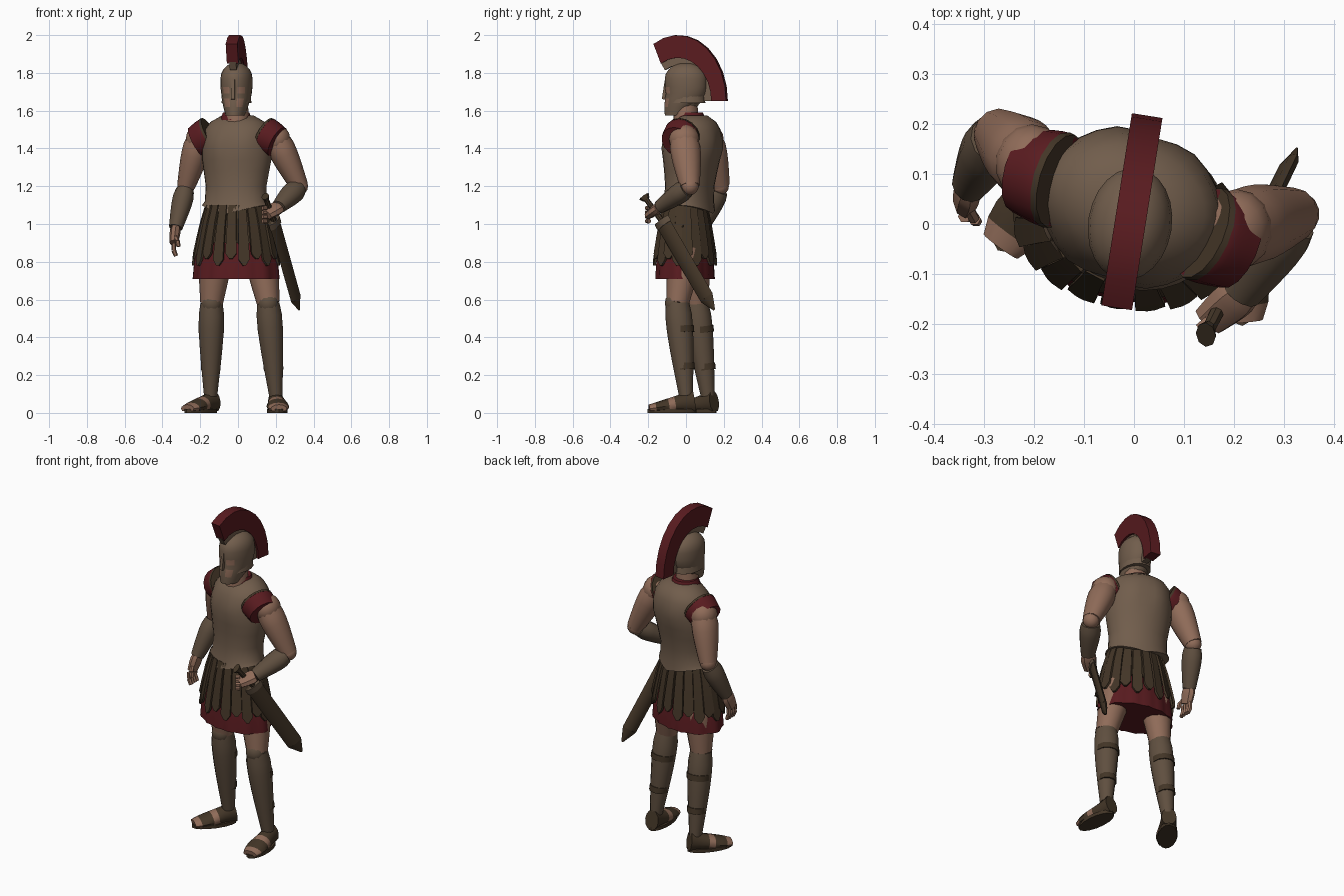
import bpy, bmesh
from math import sin, cos, pi, tau, atan2, radians, degrees, sqrt, exp
from mathutils import Matrix, Vector

if "Cube" in bpy.data.objects:
    bpy.data.objects.remove(bpy.data.objects["Cube"])

X, Y, Z = Matrix.Identity(3)


def material(name, *rgb):
    result = bpy.data.materials.new(name)
    result.use_nodes = True
    result.diffuse_color = (*rgb, 1)
    result.node_tree.nodes["Principled BSDF"].inputs["Base Color"].default_value = (*rgb, 1)
    return result


skin = material("skin", .28, .15, .1)
bronze = material("bronze", .165, .11, .072)
dull = material("dull bronze", .115, .078, .05)
leather = material("dark leather", .056, .036, .02)
red = material("dark red cloth", .1, .011, .014)


def turn(angle, x=0, y=0):
    return Matrix.Translation((x, y, 0)) @ Matrix.Rotation(radians(angle), 4, "Z")


WORLD = Matrix.Identity(4)
BODY, HIPS, HEAD = turn(-20, -.01, .02), turn(-10, -.01, -.005), turn(-9, -.008)


def finish(name, bm, materials, matrix):
    bm.transform(matrix)
    bmesh.ops.recalc_face_normals(bm, faces=bm.faces)
    mesh = bpy.data.meshes.new(name)
    bm.to_mesh(mesh)
    bm.free()
    for entry in materials:
        mesh.materials.append(entry)
    part = bpy.data.objects.new(name, mesh)
    bpy.context.collection.objects.link(part)
    bpy.ops.object.select_all(action="DESELECT")
    part.select_set(True)
    bpy.context.view_layer.objects.active = part
    bpy.ops.object.shade_smooth_by_angle(angle=radians(40))


def loft(name, rings, *materials, sides=12, ref=Y, matrix=WORLD, tweak=None, paint=None):
    """Skin elliptical rings (centre, radius, other radius); ref sets the twist."""
    bm, loops = bmesh.new(), []
    axis = (rings[-1][0] - rings[0][0]).normalized()
    across = ref.cross(axis).normalized()
    along = axis.cross(across)
    phase, grow = (pi / 4, sqrt(2)) if sides == 4 else (0, 1)
    for centre, wide, deep in rings:
        angles = [phase + tau * k / sides for k in range(sides)]
        points = [centre + grow * (across * wide * cos(a) + along * deep * sin(a)) for a in angles]
        loops.append([bm.verts.new(tweak(p) if tweak else p) for p in points])
    for low, high in zip(loops, loops[1:]):
        for k in range(sides):
            bm.faces.new((low[k - 1], low[k], high[k], high[k - 1]))
    bm.faces.new(loops[0])
    bm.faces.new(loops[-1])
    for face in bm.faces:
        face.material_index = paint(face.calc_center_median()) if paint else 0
    finish(name, bm, materials, matrix)


def turned(name, profile, *materials, depth=1, **options):
    """Upright body from (height, radius) pairs, depth scaling it front to back."""
    loft(name, [(Z * z, r, r * depth) for z, r in profile], *materials, **options)


def limb(name, start, end, radius, tip, *materials, bulge=0, deep=1, steps=6, **options):
    """Tapering limb whose muscle swells towards its start."""
    rings = []
    for i in range(steps + 1):
        t = i / steps
        r = radius + (tip - radius) * t + bulge * sin(pi * t ** .6)
        rings.append((start.lerp(end, t), r, r * deep))
    loft(name, rings, *materials, **options)


def ball(name, centre, size, paint):
    bm = bmesh.new()
    bmesh.ops.create_uvsphere(bm, u_segments=14, v_segments=8, radius=1)
    finish(name, bm, [paint], Matrix.Translation(centre) @ Matrix.Diagonal((*size, 1)))


def arc(reach, rise, steps=9):
    angles = [radians(120) * i / steps for i in range(steps + 1)]
    return [(reach * cos(a) - .04, rise * sin(a) + 1.65) for a in angles]


def band(name, outer, inner, half, paint):
    """Curved plate between two arcs over the head."""
    bm = bmesh.new()
    face = bm.faces.new([bm.verts.new((-half, y, z)) for y, z in outer + inner[::-1]])
    moved = bmesh.ops.extrude_face_region(bm, geom=[face])["geom"]
    corners = [item for item in moved if isinstance(item, bmesh.types.BMVert)]
    bmesh.ops.translate(bm, vec=X * 2 * half, verts=corners)
    finish(name, bm, [paint], HEAD)


# Cuirass with a dipping hem, chest muscles and shoulder blades
def muscles(p):
    hem = abs(p.x) * .25 if p.z < 1.1 else 0
    swell = exp(-((abs(p.x) - .08) / .06) ** 2 - ((p.z - 1.42) / .06) ** 2)
    lean = (p.z - 1.2) * .07
    return p + Z * hem + Y * (lean + .014 * swell * (1 if p.y > 0 else -1))


turned("cuirass", [(1.055, .182), (1.12, .168), (1.2, .165), (1.28, .178), (1.34, .188), (1.4, .191),
                   (1.45, .187), (1.5, .177), (1.54, .148), (1.575, .085)],
       bronze, depth=.76, sides=28, matrix=BODY, tweak=muscles)
turned("tunic_collar", [(1.55, .085), (1.59, .07)], red, sides=16, matrix=BODY)
for side, sign in (("left", 1), ("right", -1)):
    inner, outer = Vector((sign * .15, .015, 1.475)), Vector((sign * .228, .01, 1.435))
    limb(side + "_armhole_rim", inner, inner.lerp(outer, .15), .097, .099, leather, sides=16, ref=Z, matrix=BODY)
    limb(side + "_sleeve", inner, outer, .094, .086, red, bulge=.006, sides=16, ref=Z, matrix=BODY)


# Helmet with eye and mouth openings
def openings(c):
    front = degrees(atan2(abs(c.x), -c.y))
    eye = 1.69 < c.z < 1.72 and 12 < front < 42
    mouth = 1.61 < c.z < 1.67 and 12 < front < 30
    return int(eye or mouth)


def jaw(p):
    """Push the chin forward and lift the rim behind it."""
    forward = max(0, 1.69 - p.z) * .4
    lift = max(0, p.y) * .7 if p.z < 1.6 else 0
    return p - Y * forward + Z * lift


dome = [(1.77 + .085 * sin(a), .084 * cos(a)) for a in (pi * k / 10 for k in range(5))]
turned("neck", [(1.52, .07), (1.68, .058)], skin, matrix=HEAD)
turned("helmet", [(1.575, .05), (1.62, .065), (1.665, .076), (1.69, .08), (1.725, .084)] + dome,
       bronze, skin, depth=1.35, sides=24, matrix=HEAD, tweak=jaw, paint=openings)
limb("nose_guard", Vector((0, -.1, 1.79)), Vector((0, -.118, 1.66)), .008, .01, bronze, sides=4, matrix=HEAD)
turned("neck_guard", [(1.64, .08), (1.68, .076)], bronze, depth=1.3, sides=16, matrix=HEAD)
band("crest", arc(.26, .35), arc(.18, .23), .031, red)
band("crest_holder", arc(.19, .24), arc(.14, .19), .018, bronze)


# Skirts and hanging strips
def pleats(p):
    around = atan2(p.y, p.x)
    wave = .03 * cos(around * 12) if p.z < .9 else 0
    return Vector((p.x * (1 + wave), p.y * (1 + wave), p.z))


turned("tunic_skirt", [(1, .17), (.84, .215), (.71, .227)], red, depth=.67, sides=48, matrix=HIPS, tweak=pleats)
turned("leather_skirt", [(1.12, .15), (1, .178), (.9, .205)], leather, depth=.7, sides=24, matrix=HIPS)
strips = 20
for i in range(strips):
    around = tau * i / strips
    out = Vector((cos(around), sin(around), 0))
    length = .32 - .035 * (i % 2)
    rings = []
    for t in (0, .3, .6, .9, 1):
        spread = .157 + .073 * t ** .8
        half = .021 + .01 * t if t < 1 else .008
        rings.append((Vector((out.x * spread, out.y * spread * .7, 1.1 - length * t)), half, .006))
    loft(f"skirt_strip_{i}", rings, leather, sides=4, ref=out, matrix=HIPS)


# Arms: the right hangs, the left rests its hand on the hilt
def arm(side, shoulder, elbow, wrist, knuckles, ref):
    ball(side + "_shoulder", shoulder, (.073, .08, .078), skin)
    limb(side + "_upper_arm", shoulder, elbow, .065, .048, skin, bulge=.013, deep=1.1)
    ball(side + "_elbow", elbow, (.047, .047, .047), skin)
    limb(side + "_bracer", elbow.lerp(wrist, .1), wrist, .048, .036, dull, bulge=.01, deep=1.1, ref=ref)
    limb(side + "_hand", wrist, knuckles, .025, .023, skin, bulge=.004, deep=1.6, sides=8, ref=ref)


def finger(name, *joints):
    for number, (start, end) in enumerate(zip(joints, joints[1:])):
        limb(f"{name}_{number}", start, end, .013, .011, skin, steps=1, sides=6)


right_palm = Vector((-.34, .045, .9))
left_palm = Vector((.15, -.195, 1.05))
arm("right", Vector((-.205, .12, 1.45)), Vector((-.275, .18, 1.2)), Vector((-.33, .08, .98)), right_palm, Y)
arm("left", Vector((.205, -.01, 1.45)), Vector((.325, .02, 1.2)), Vector((.215, -.14, 1.09)), left_palm, X)
for i in range(4):
    root = right_palm + Y * .02 * (i - 1.5)
    finger(f"right_finger_{i}", root, root - Z * .04, root - Z * .07 + X * .012)
    root = left_palm + Z * .023 * (1.5 - i)
    finger(f"left_finger_{i}", root, root - X * .02 - Y * .015, root - X * .02 + Y * .03)
thumb = right_palm + Z * .05
finger("right_thumb", thumb, thumb + X * .02 - Y * .035 - Z * .04, thumb + X * .025 - Y * .04 - Z * .07)

# Short sword in its scabbard, flat against the hip
mouth, bend, point = Vector((.19, -.13, 1.02)), Vector((.305, .11, .61)), Vector((.325, .15, .545))
pommel = Vector((.15, -.21, 1.13))
flat = Vector((.8, -.6, 0))
limb("scabbard", mouth, bend, .047, .045, leather, deep=.35, sides=8, ref=flat)
limb("scabbard_tip", bend, point, .045, .006, leather, deep=.35, sides=8, ref=flat)
limb("scabbard_mouth", mouth, mouth.lerp(bend, .07), .052, .052, dull, deep=.42, sides=8, ref=flat)
limb("hilt", mouth, pommel, .016, .014, leather, sides=8, ref=X)
limb("pommel", pommel, pommel.lerp(mouth, -.15), .02, .03, leather, deep=.7, sides=8, ref=X)


# Legs with greaves, calf straps and sandals
def ground(p):
    return Vector((p.x, p.y, max(p.z, .01)))


def bare(c):
    return int(c.y < -.09 or abs(c.y) < .01)


def leg(side, hip, knee, ankle, place):
    limb(side + "_thigh", hip, knee, .086, .06, skin, bulge=.008)
    limb(side + "_greave", knee, ankle, .059, .035, dull, bulge=.014, deep=1.05, steps=8)
    ball(side + "_knee_plate", knee - Y * .015, (.055, .052, .06), dull)
    for t, radius in ((.25, .067), (.65, .052)):
        start, end = (knee.lerp(ankle, t + step) + Y * .008 for step in (0, .07))
        limb(side + "_calf_strap", start, end, radius, radius, leather)
    rings = []
    for i in range(8):
        t = i / 7
        half_height = .06 - .038 * t
        rings.append((Vector((0, .12 - .24 * t, half_height)), .042 + .018 * sin(pi * t * t), half_height))
    loft(side + "_foot", rings, leather, skin, ref=Z, matrix=place, tweak=ground, paint=bare)
    turned(side + "_sole", [(0, .054), (.02, .054)], leather, depth=2.4, sides=16, matrix=place)


leg("left", Vector((.115, 0, .87)), Vector((.16, -.045, .58)), Vector((.2, 0, .09)), turn(4, .208, -.075))
leg("right", Vector((-.115, .04, .87)), Vector((-.14, .055, .58)), Vector((-.145, .115, .09)), turn(-36, -.197, .052))
